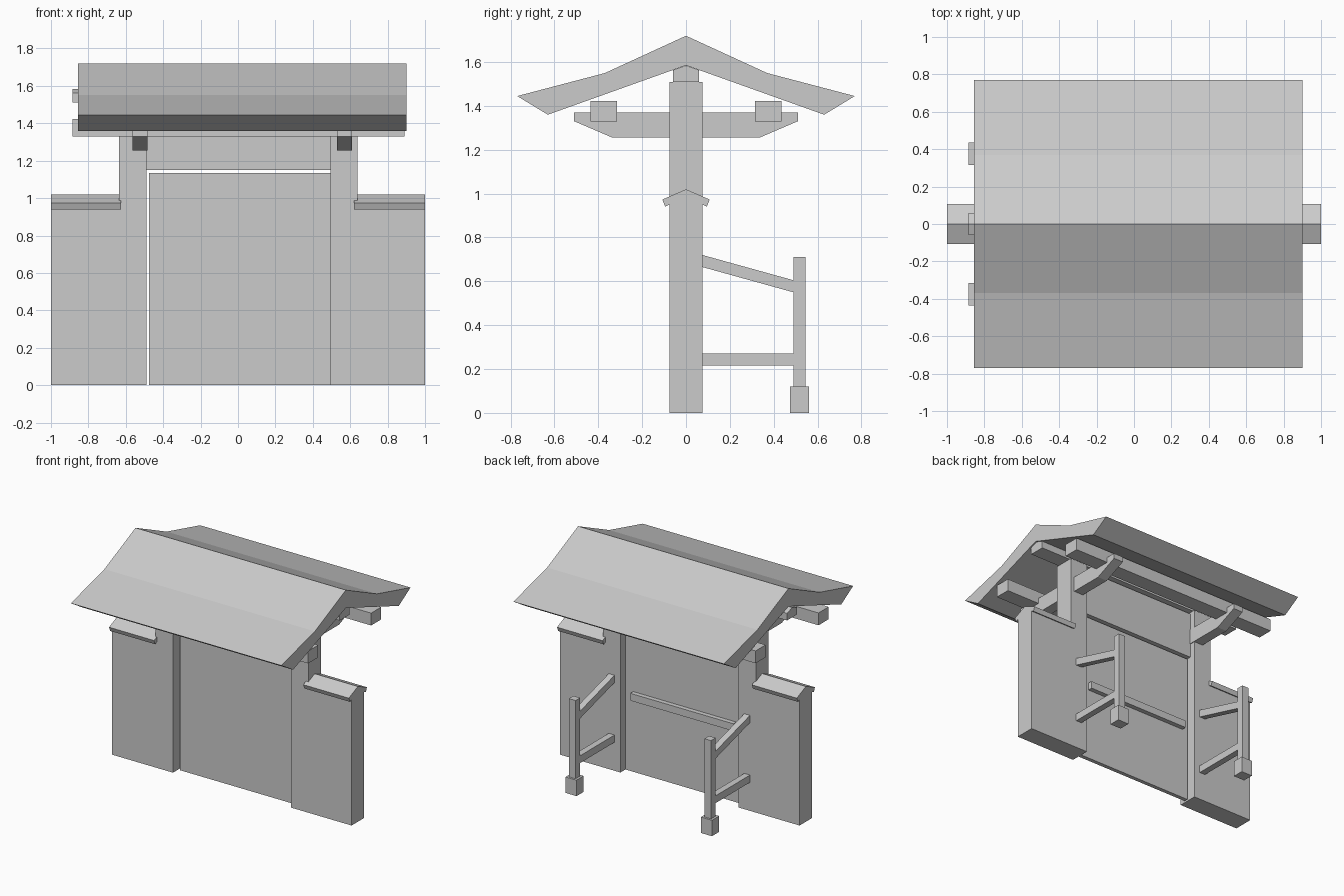
import bpy, bmesh

if "Cube" in bpy.data.objects:
    bpy.data.objects.remove(bpy.data.objects["Cube"])


def finish(name, bm):
    bmesh.ops.recalc_face_normals(bm, faces=bm.faces)
    mesh = bpy.data.meshes.new(name)
    bm.to_mesh(mesh)
    bm.free()
    obj = bpy.data.objects.new(name, mesh)
    bpy.context.collection.objects.link(obj)
    return obj


def extrude(name, outline, axis, a, b):
    """Extrude a flat outline along 'x' (y,z outline) or 'y' (x,z outline)."""
    bm = bmesh.new()
    place = (lambda p: (a, p[0], p[1])) if axis == 'x' else (lambda p: (p[0], a, p[1]))
    face = bm.faces.new([bm.verts.new(place(p)) for p in outline])
    ext = bmesh.ops.extrude_face_region(bm, geom=[face])
    verts = [g for g in ext["geom"] if isinstance(g, bmesh.types.BMVert)]
    shift = (b - a, 0, 0) if axis == 'x' else (0, b - a, 0)
    bmesh.ops.translate(bm, verts=verts, vec=shift)
    return finish(name, bm)


def box(name, x0, x1, y0, y1, z0, z1):
    return extrude(name, [(y0, z0), (y1, z0), (y1, z1), (y0, z1)], 'x', x0, x1)


def mirrored(half):
    """Close a half outline by mirroring it; points on the axis stay single."""
    return half + [(-y, z) for y, z in reversed(half) if y > 0]


# Roof with a kinked slope on both sides
extrude("roof", [(0, 1.585), (0.63, 1.36), (0.77, 1.445), (0.37, 1.55), (0, 1.72),
                 (-0.37, 1.55), (-0.77, 1.445), (-0.63, 1.36)], 'x', -0.855, 0.9)

# Ridge beam and eave purlins
extrude("ridge_beam", mirrored([(0, 1.584), (0.06, 1.563), (0.06, 1.51)]), 'x', -0.885, 0.89)
for side, y in (("front", -0.375), ("back", 0.375)):
    box(side + "_purlin", -0.885, 0.89, y - 0.06, y + 0.06, 1.33, 1.423)

arm = mirrored([(0.335, 1.255), (0.51, 1.33), (0.51, 1.37)])
cap = mirrored([(0, 1.02), (0.108, 0.973), (0.095, 0.94), (0.075, 0.95)])

# Side walls with gate posts, wall caps, bracket arms
for side, outer, step, inner, cap_in, arm_x in (
        ("left", -1.0, -0.635, -0.49, -0.625, -0.525),
        ("right", 1.0, 0.64, 0.495, 0.62, 0.57)):
    extrude(side + "_wall_and_post",
            [(outer, 0), (inner, 0), (inner, 1.51), (step, 1.51), (step, 0.95), (outer, 0.95)],
            'y', -0.075, 0.075)
    extrude(side + "_wall_cap", cap, 'x', outer, cap_in)
    extrude(side + "_bracket_arm", arm, 'x', arm_x - 0.04, arm_x + 0.04)

    # Rear support post, footing and braces
    x = (step + inner) / 2
    box(side + "_support_post", x - 0.028, x + 0.028, 0.49, 0.545, 0.12, 0.71)
    box(side + "_footing", x - 0.046, x + 0.046, 0.475, 0.56, 0, 0.12)
    box(side + "_lower_brace", x - 0.024, x + 0.024, 0.075, 0.49, 0.215, 0.27)
    extrude(side + "_upper_brace", [(0.075, 0.665), (0.49, 0.55), (0.49, 0.605), (0.075, 0.72)],
            'x', x - 0.024, x + 0.024)

# Door panel, its crossbar and the lintel above
box("door_panel", -0.475, 0.495, -0.015, 0.015, 0, 1.135)
box("door_crossbar", -0.43, 0.43, 0.015, 0.05, 0.55, 0.605)
box("lintel", -0.49, 0.495, -0.03, 0.03, 1.15, 1.5)
